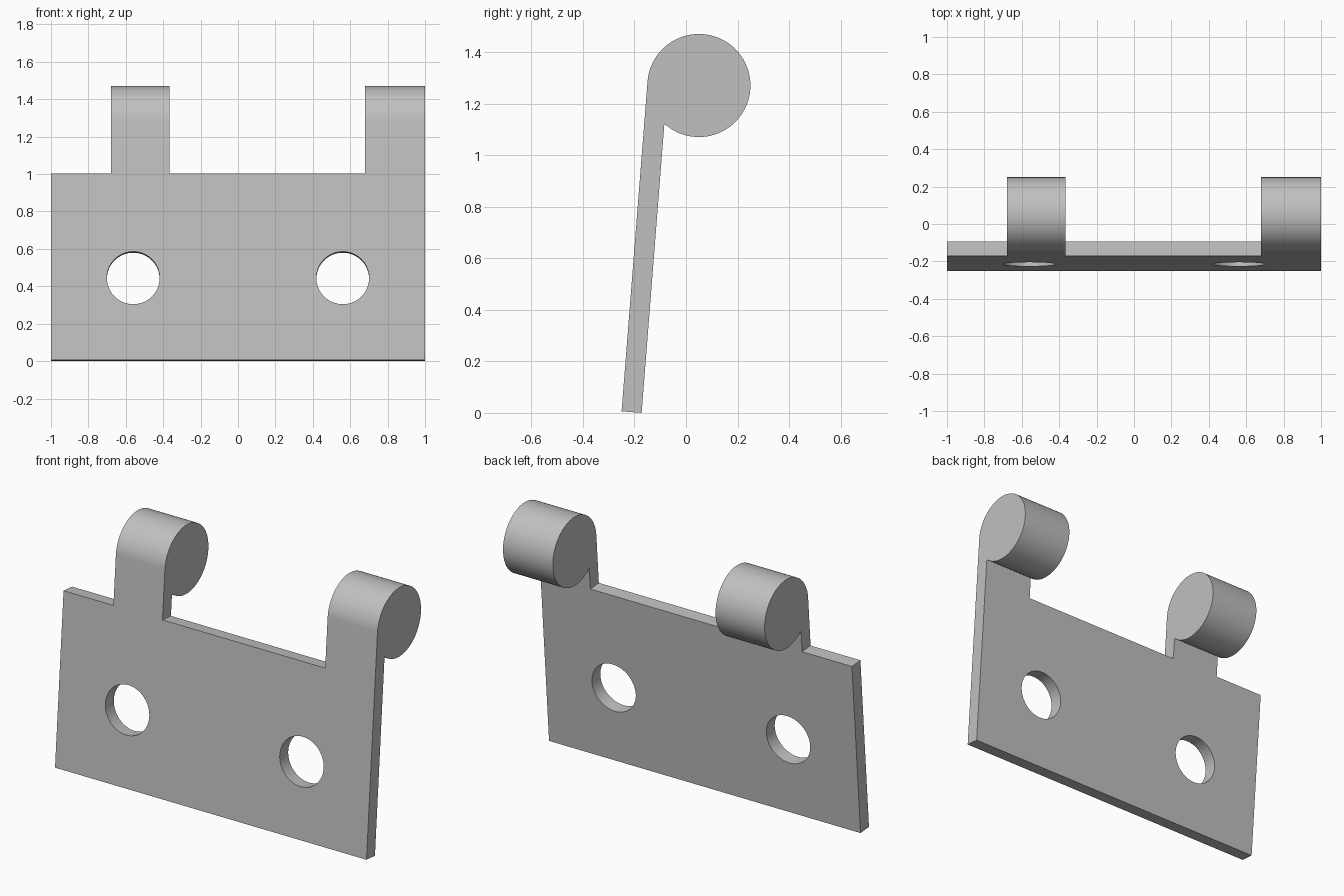
import bpy, bmesh
from math import sin, cos, pi, radians, acos
from mathutils import Vector, Matrix

cube = bpy.data.objects.get("Cube")
if cube:
    bpy.data.objects.remove(cube, do_unlink=True)

TILT = radians(4.5)
THICK = 0.078
HEIGHT = 1.0
RADIUS = 0.2
AXIS = 1.284     # barrel axis distance along the leaf

grey = bpy.data.materials.new("light grey")
grey.use_nodes = True
colour = (0.53, 0.53, 0.53, 1)
grey.diffuse_color = colour
grey.node_tree.nodes["Principled BSDF"].inputs["Base Color"].default_value = colour

# Leans the upright part back and lifts its lowest corner to the ground
LEAN = Matrix.Translation((0, -0.25, THICK * sin(TILT))) @ Matrix.Rotation(-TILT, 4, "X")


def extrude_loops(name, loops, depth):
    """Fill an outline with optional holes, extrude it, and lean it back."""
    bm = bmesh.new()
    for loop in loops:
        verts = [bm.verts.new(p) for p in loop]
        for a, b in zip(verts, verts[1:] + verts[:1]):
            bm.edges.new((a, b))
    if len(loops) == 1:
        bm.faces.new(verts)
    else:
        bmesh.ops.triangle_fill(bm, use_beauty=True, edges=bm.edges[:])
    result = bmesh.ops.extrude_face_region(bm, geom=bm.faces[:], use_keep_orig=True)
    moved = [g for g in result["geom"] if isinstance(g, bmesh.types.BMVert)]
    bmesh.ops.translate(bm, verts=moved, vec=depth)
    bmesh.ops.recalc_face_normals(bm, faces=bm.faces[:])
    bm.transform(LEAN)
    mesh = bpy.data.meshes.new(name)
    bm.to_mesh(mesh)
    bm.free()
    mesh.materials.append(grey)
    obj = bpy.data.objects.new(name, mesh)
    bpy.context.collection.objects.link(obj)
    bpy.ops.object.select_all(action="DESELECT")
    obj.select_set(True)
    bpy.context.view_layer.objects.active = obj
    bpy.ops.object.shade_smooth_by_angle(angle=radians(30))
    return obj


def circle(x, z, r, n=64):
    return [(x + r * cos(2 * pi * i / n), 0, z + r * sin(2 * pi * i / n)) for i in range(n)]


# Flat leaf with two screw holes
outline = [(-1, 0, 0), (1, 0, 0), (1, 0, HEIGHT), (-1, 0, HEIGHT)]
holes = [circle(side * 0.56, 0.44, 0.141) for side in (-1, 1)]
extrude_loops("hinge_leaf", [outline] + holes, Vector((0, THICK, 0)))


# Knuckles: a tab whose front runs tangent into a solid barrel
def knuckle(name, x0, x1):
    steps = 72
    end = -acos((THICK - RADIUS) / RADIUS)
    angles = [pi + (end - pi) * i / steps for i in range(steps + 1)]
    profile = [(x0, 0, HEIGHT)]
    profile += [(x0, RADIUS + RADIUS * cos(a), AXIS + RADIUS * sin(a)) for a in angles]
    profile.append((x0, THICK, HEIGHT))
    extrude_loops(name, [profile], Vector((x1 - x0, 0, 0)))


knuckle("right_knuckle", -0.68, -0.365)
knuckle("left_knuckle", 0.68, 1.0)
